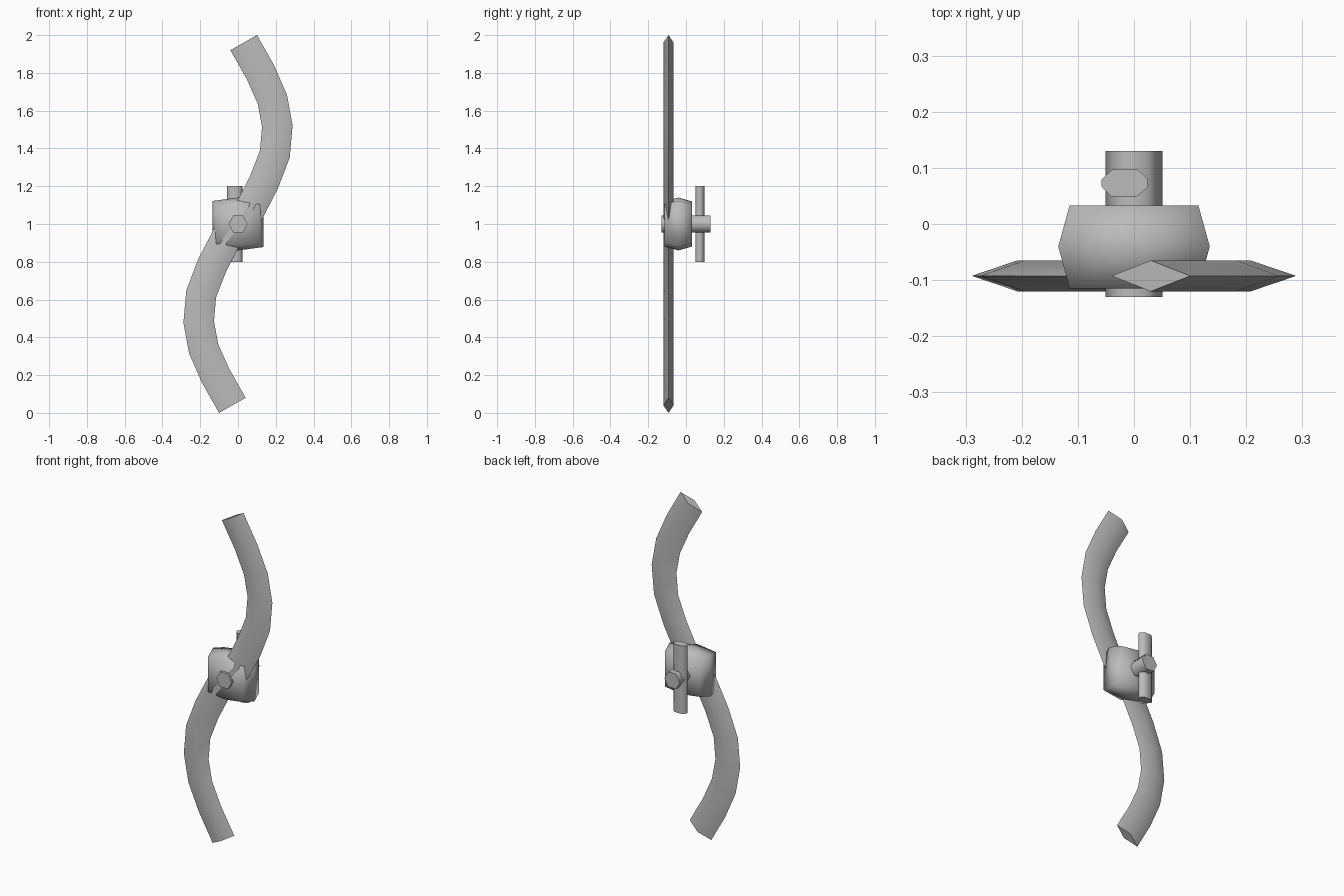
import bpy, bmesh, math
from mathutils import Vector

if "Cube" in bpy.data.objects:
    bpy.data.objects.remove(bpy.data.objects["Cube"])

grey = bpy.data.materials.new("plain grey")
grey.diffuse_color = (0.5, 0.5, 0.5, 1)
grey.use_nodes = True
grey.node_tree.nodes["Principled BSDF"].inputs["Base Color"].default_value = grey.diffuse_color


def loft(name, rings, angle=65):
    """Skin a list of equal-sized rings and cap both ends."""
    bm = bmesh.new()
    loops = [[bm.verts.new(p) for p in ring] for ring in rings]
    n = len(loops[0])
    for a, b in zip(loops, loops[1:]):
        for i in range(n):
            j = (i + 1) % n
            bm.faces.new((a[i], a[j], b[j], b[i]))
    bm.faces.new(loops[0])
    bm.faces.new(loops[-1])
    bmesh.ops.recalc_face_normals(bm, faces=bm.faces)
    mesh = bpy.data.meshes.new(name)
    bm.to_mesh(mesh)
    bm.free()
    mesh.materials.append(grey)
    ob = bpy.data.objects.new(name, mesh)
    bpy.context.collection.objects.link(ob)
    bpy.ops.object.select_all(action='DESELECT')
    ob.select_set(True)
    bpy.context.view_layer.objects.active = ob
    bpy.ops.object.shade_smooth_by_angle(angle=math.radians(angle))
    return ob


# S-shaped blade: diamond section swept along a path with half-turn symmetry
half = [(0.065, 1.08), (0.138, 1.222), (0.195, 1.37), (0.208, 1.518),
        (0.182, 1.66), (0.118, 1.805), (0.03, 1.96)]
path = [Vector((-x, 2 - z)) for x, z in reversed(half)] + [Vector(p) for p in half]
HALF_W, HALF_T, BLADE_Y = 0.081, 0.0275, -0.0925
rings = []
for i, p in enumerate(path):
    t = (path[min(i + 1, len(path) - 1)] - path[max(i - 1, 0)]).normalized()
    side = Vector((t.y, -t.x)) * HALF_W
    rings.append([(p.x + side.x, BLADE_Y, p.y + side.y),
                  (p.x, BLADE_Y + HALF_T, p.y),
                  (p.x - side.x, BLADE_Y, p.y - side.y),
                  (p.x, BLADE_Y - HALF_T, p.y)])
loft("blade", rings)

# Bulging hub block
outline = [(-0.135, 0.122), (0, 0.14), (0.135, 0.122),
           (0.135, -0.122), (0, -0.14), (-0.135, -0.122)]
loft("hub", [[(x * s, y, 1 + z * s) for x, z in outline]
             for y, s in ((-0.115, 0.85), (-0.04, 1.0), (0.033, 0.85))], 180)

# Six-sided bolt through the hub, front to back
loft("bolt", [[(0.051 * math.cos(math.tau * k / 6), y,
                1 + 0.051 * math.sin(math.tau * k / 6)) for k in range(6)]
              for y in (-0.13, 0.13)])

# Upright eight-sided grip behind the hub
grip = [(0.041, 0.008), (0.024, 0.024), (-0.022, 0.024), (-0.041, 0.006),
        (-0.041, -0.006), (-0.024, -0.024), (0.022, -0.024), (0.041, -0.008)]
loft("grip", [[(x - 0.017, y + 0.073, z) for x, y in grip] for z in (0.8, 1.2)])
